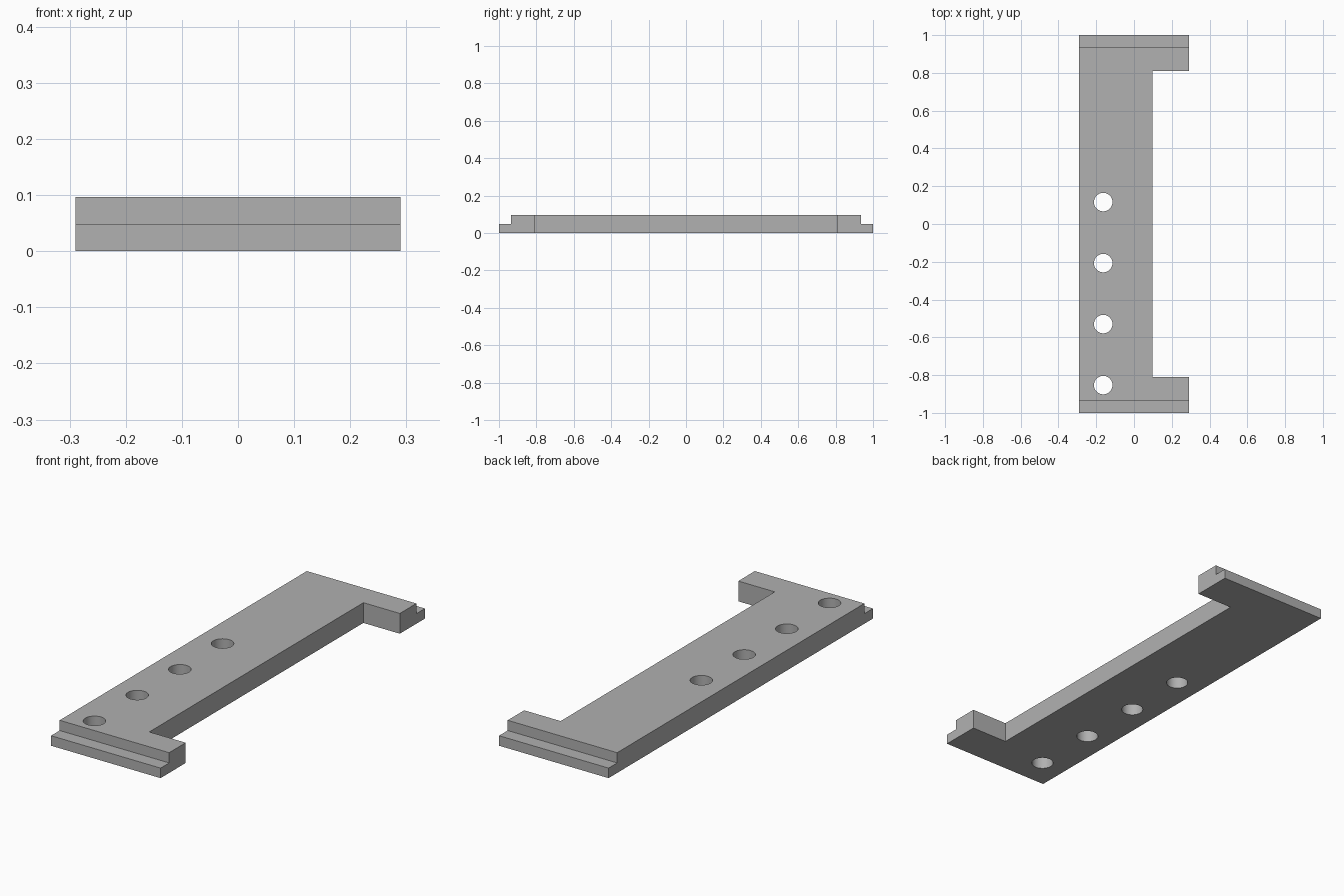
import bpy
import bmesh
import math

cube = bpy.data.objects.get("Cube")
if cube:
    bpy.data.objects.remove(cube, do_unlink=True)

HALF_W, HEIGHT = 0.29, 0.097
INNER_X, INNER_Y = 0.097, 0.81
STEP_Y, STEP_Z = 0.935, 0.048

grey = bpy.data.materials.new("plain grey")
grey.use_nodes = True
colour = (0.44, 0.44, 0.44, 1)
grey.diffuse_color = colour
grey.node_tree.nodes["Principled BSDF"].inputs["Base Color"].default_value = colour

# C-shaped plate, extruded from its outline
half = [(INNER_X, INNER_Y), (HALF_W, INNER_Y), (HALF_W, 1), (-HALF_W, 1)]
outline = half + [(x, -y) for x, y in reversed(half)]
bm = bmesh.new()
face = bm.faces.new([bm.verts.new((x, y, 0)) for x, y in outline])
top = bmesh.ops.extrude_face_region(bm, geom=[face])["geom"]
bmesh.ops.translate(bm, vec=(0, 0, HEIGHT),
                    verts=[v for v in top if isinstance(v, bmesh.types.BMVert)])
bmesh.ops.recalc_face_normals(bm, faces=bm.faces)
mesh = bpy.data.meshes.new("bracket_plate")
bm.to_mesh(mesh)
bm.free()
plate = bpy.data.objects.new("bracket_plate", mesh)
bpy.context.collection.objects.link(plate)
mesh.materials.append(grey)


def cut(cutter):
    """Subtract the cutter from the plate, then delete it."""
    cutter.hide_render = True
    bpy.ops.object.select_all(action="DESELECT")
    plate.select_set(True)
    bpy.context.view_layer.objects.active = plate
    mod = plate.modifiers.new("cut", "BOOLEAN")
    mod.operation = "DIFFERENCE"
    mod.solver = "EXACT"
    mod.object = cutter
    bpy.ops.object.modifier_apply(modifier=mod.name)
    bpy.data.objects.remove(cutter, do_unlink=True)


# Stepped lip along each end
for side in (-1, 1):
    bpy.ops.mesh.primitive_cube_add(size=1, location=(0, side * (STEP_Y + 0.1), STEP_Z + 0.1))
    lip = bpy.context.object
    lip.name = "lip_cutter"
    lip.scale = (1, 0.2, 0.2)
    cut(lip)

# Row of four round through holes
for i in range(4):
    bpy.ops.mesh.primitive_cylinder_add(vertices=48, radius=0.049, depth=0.4,
                                        location=(-0.163, -0.853 + 0.323 * i, 0.05))
    bpy.context.object.name = "hole_cutter"
    cut(bpy.context.object)

bpy.ops.object.select_all(action="DESELECT")
plate.select_set(True)
bpy.context.view_layer.objects.active = plate
bpy.ops.object.shade_smooth_by_angle(angle=math.radians(30))
